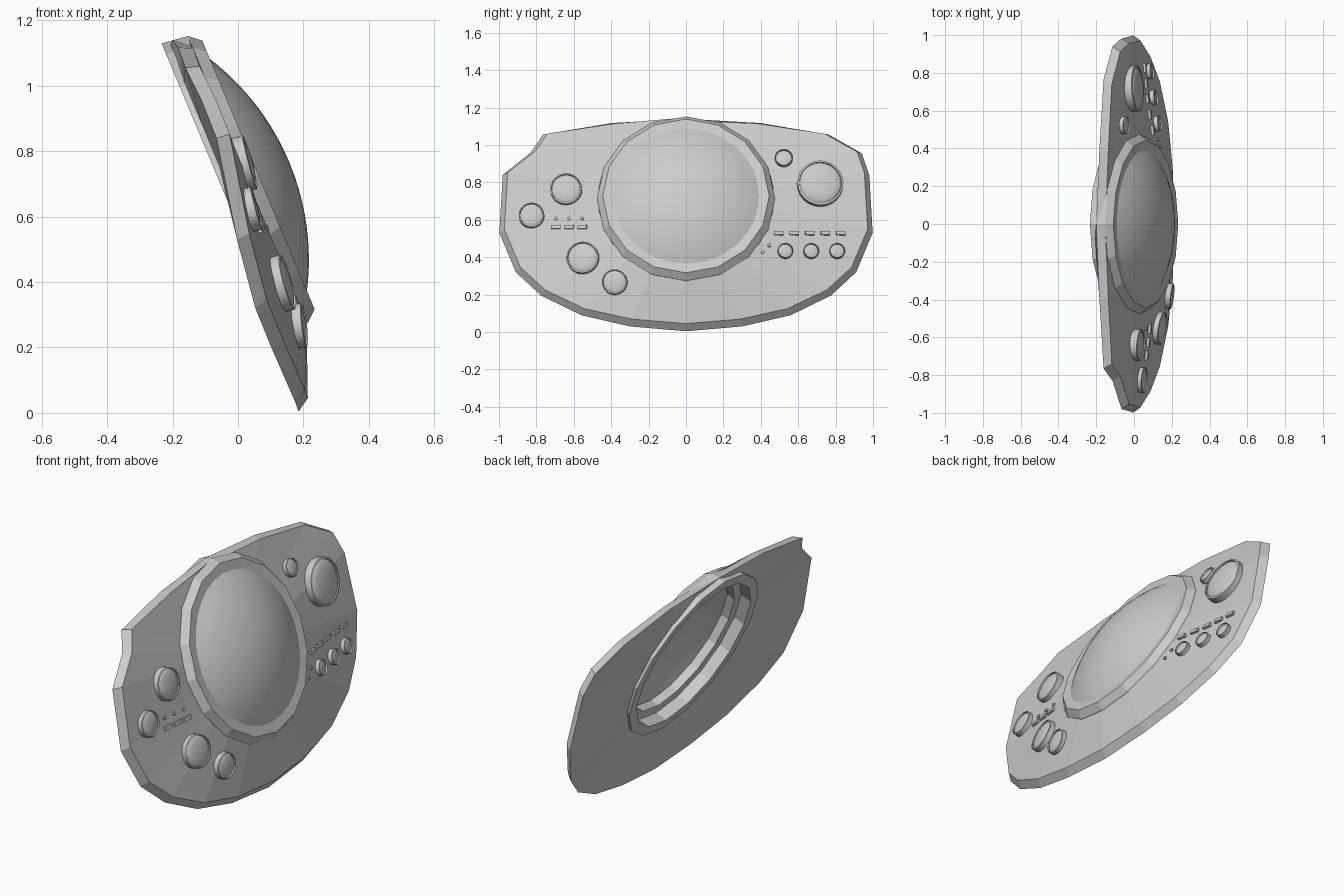
import bpy, bmesh, math
from mathutils import Vector, Matrix
from mathutils.bvhtree import BVHTree

if "Cube" in bpy.data.objects:
    bpy.data.objects.remove(bpy.data.objects["Cube"])

TILT = math.radians(22.7)
N = Vector((math.cos(TILT), 0, math.sin(TILT)))    # panel normal
U = Vector((-math.sin(TILT), 0, math.cos(TILT)))   # up along the panel
Y = Vector((0, 1, 0))
C = Vector((0.0625, 0, 0.7275))                    # centre of main ring


def frame(origin, normal):
    """Local X runs along world y, local Z along the normal."""
    n = normal.normalized()
    a = (Y - n * Y.dot(n)).normalized()
    b = n.cross(a)
    return Matrix.Translation(origin) @ Matrix((a, b, n)).transposed().to_4x4()


def finish(bm, name, matrix=None, smooth=False):
    bmesh.ops.recalc_face_normals(bm, faces=bm.faces)
    me = bpy.data.meshes.new(name)
    bm.to_mesh(me)
    bm.free()
    ob = bpy.data.objects.new(name, me)
    bpy.context.collection.objects.link(ob)
    if matrix:
        ob.matrix_world = matrix
    if smooth:
        bpy.context.view_layer.objects.active = ob
        ob.select_set(True)
        bpy.ops.object.shade_smooth_by_angle(angle=math.radians(35))
        ob.select_set(False)
    return ob


def lathe(name, profile, steps, matrix, smooth=False):
    """Spin (radius, height) points about local Z."""
    bm = bmesh.new()
    vs = [bm.verts.new((r, 0, h)) for r, h in profile]
    es = [bm.edges.new(p) for p in zip(vs, vs[1:])]
    bmesh.ops.spin(bm, geom=vs + es, axis=(0, 0, 1), cent=(0, 0, 0),
                   angle=2 * math.pi, steps=steps)
    bmesh.ops.remove_doubles(bm, verts=bm.verts, dist=1e-5)
    return finish(bm, name, matrix, smooth)


# Panel: rim outline of the back edge as (x, y, z), one upper corner is notched
lower = [(-.003, .998, .53), (.053, .91, .32), (.104, .775, .195),
         (.15, .56, .09), (.176, .3, .03)]
right_top = [(-.2, 0, 1.14), (-.183, .4, 1.117), (-.161, .765, 1.055),
             (-.114, .94, .955), (-.07, .98, .84)]
left_top = [(-.066, -.98, .84), (-.114, -.83, .96), (-.161, -.765, 1.055),
            (-.183, -.4, 1.117)]
rim = right_top + lower + [(.185, 0, .004)]
rim += [(x, -y, z) for x, y, z in reversed(lower)] + left_top

bm = bmesh.new()
loops = [[], [], [], []]   # front hole, front rim, back rim, back hole
for p in map(Vector, rim):
    d = p - C
    ang = math.atan2(d.dot(U), d.y)
    radial = Y * math.cos(ang) + U * math.sin(ang)
    inset = (Y * d.y + U * d.dot(U)).normalized() * .027
    for loop, co in zip(loops, (C + radial * .47 - N * .037, p + N * .042 - inset,
                                p, C + radial * .47 - N * .1)):
        loop.append(bm.verts.new(co))
for a, b in zip(loops, loops[1:]):
    for i in range(len(rim)):
        j = (i + 1) % len(rim)
        bm.faces.new((a[i], a[j], b[j], b[i]))
bmesh.ops.recalc_face_normals(bm, faces=bm.faces)
surface = BVHTree.FromBMesh(bm)
finish(bm, "panel")

# Main ring with stepped inner wall, and the dome inside it
ring_frame = frame(C, N)
lathe("main_ring", [(.485, -.118), (.475, -.035), (.445, 0), (.385, -.004),
                    (.385, -.05), (.43, -.055), (.43, -.118), (.485, -.118)],
      16, ring_frame)
R, H = .395, .108
S = (R * R + H * H) / (2 * H)
amax = math.asin(R / S)
lathe("main_dome", [(S * math.sin(amax * i / 10), S * math.cos(amax * i / 10) - S + H - .006)
                    for i in range(11)], 32, ring_frame, True)


def on_panel(y, z):
    loc, nor, _, _ = surface.ray_cast(Vector((2, y, z)), Vector((-1, 0, 0)))
    return frame(loc, nor)


def lens(name, y, z, r):
    """Short round bezel with a domed lens inside."""
    h = .016 + r * .12
    m = on_panel(y, z)
    lathe(name + "_bezel", [(r, -.03), (r, h), (r * .92, h + .003), (r * .9, h - .008)],
          24, m, True)
    lathe(name + "_lens", [(r * .92 * math.sin(t), h - .008 + r * .2 * math.cos(t))
                           for t in (math.pi / 2 * i / 6 for i in range(7))], 24, m, True)


# Round lenses
for i, (y, z, r) in enumerate([(-.64, .76, .085), (-.825, .62, .068), (-.55, .393, .087),
                               (-.38, .265, .068), (.523, .925, .047), (.717, .79, .123),
                               (.53, .43, .041), (.668, .43, .041), (.807, .43, .041)]):
    lens(f"round_{i + 1}", y, z, r)


# Slot buttons
def slot(name, y, z):
    bm = bmesh.new()
    bmesh.ops.create_cube(bm, size=1)
    bmesh.ops.scale(bm, vec=(.05, .02, .026), verts=bm.verts)
    finish(bm, name, on_panel(y, z))


for i in range(5):
    slot(f"right_button_{i + 1}", .495 + .083 * i, .527)
for i in range(3):
    slot(f"left_button_{i + 1}", -.695 + .07 * i, .56)

# Small indicator studs
for i, (y, z) in enumerate([(-.695, .606), (-.625, .606), (-.555, .606),
                            (.41, .425), (.445, .462)]):
    lathe(f"stud_{i + 1}", [(.009, -.01), (.009, .009), (0, .012)], 10, on_panel(y, z))
